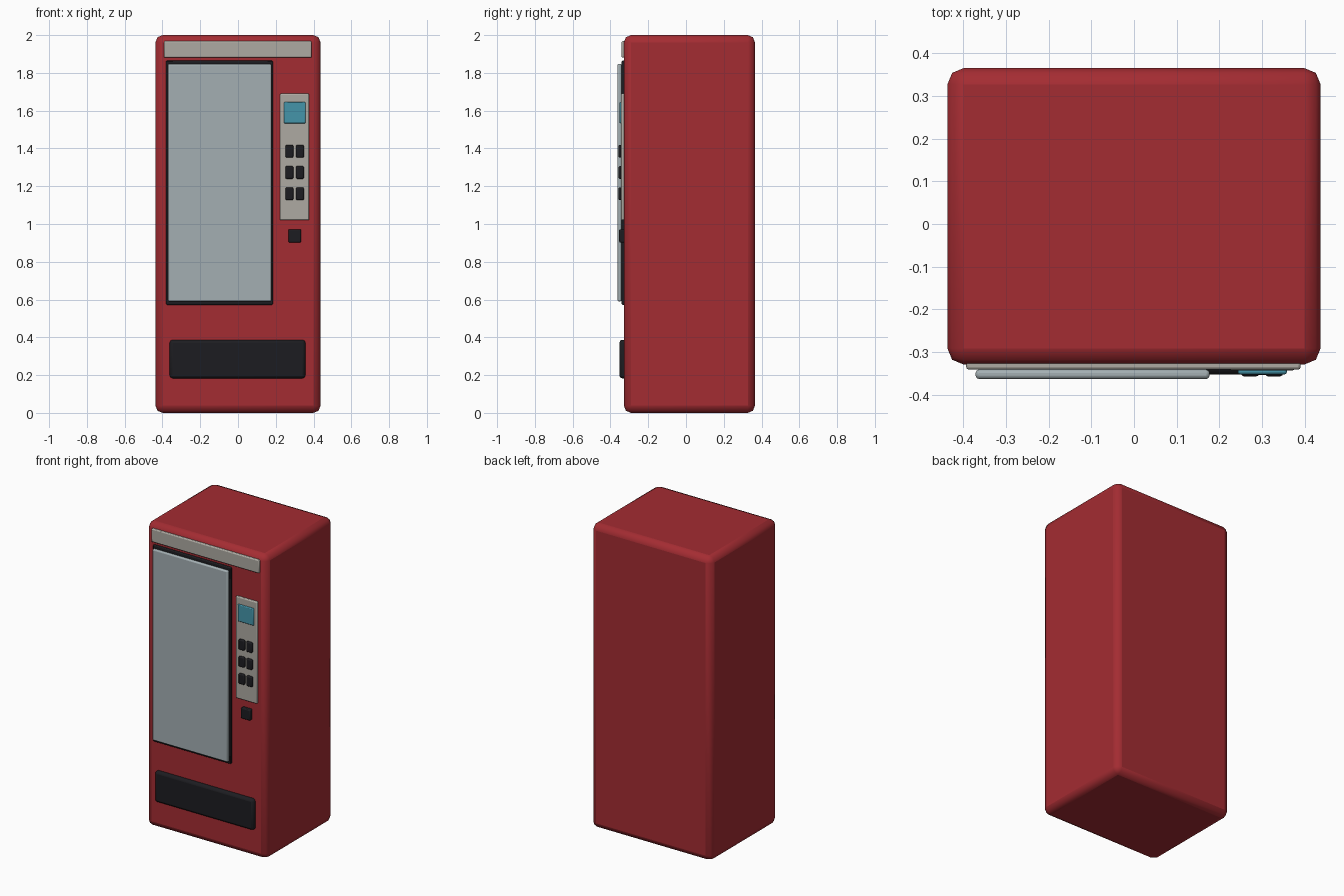
import bpy, math

if "Cube" in bpy.data.objects:
    bpy.data.objects.remove(bpy.data.objects["Cube"])


def material(name, rgb):
    m = bpy.data.materials.new(name)
    m.diffuse_color = (*rgb, 1)
    m.use_nodes = True
    m.node_tree.nodes["Principled BSDF"].inputs["Base Color"].default_value = m.diffuse_color
    return m


RED = material("red_paint", (0.37, 0.025, 0.032))
DARK = material("dark_plastic", (0.012, 0.012, 0.015))
TRIM = material("warm_trim", (0.42, 0.40, 0.36))
GLASS = material("window_glass", (0.37, 0.43, 0.45))
SCREEN = material("screen_blue", (0.06, 0.30, 0.40))


def box(name, x, y, z, mat, bevel, segments=2):
    """Rounded box spanning the given (min, max) ranges."""
    bpy.ops.mesh.primitive_cube_add(
        size=1, location=[(r[0] + r[1]) / 2 for r in (x, y, z)])
    ob = bpy.context.object
    ob.name = name
    ob.scale = [r[1] - r[0] for r in (x, y, z)]
    bpy.ops.object.transform_apply(location=False, rotation=False, scale=True)
    ob.data.materials.append(mat)
    mod = ob.modifiers.new("rounded_edges", 'BEVEL')
    mod.width = bevel
    mod.segments = segments
    bpy.ops.object.shade_smooth_by_angle(angle=math.radians(40))
    return ob


# Cabinet and header strip
box("cabinet", (-0.437, 0.437), (-0.329, 0.365), (0, 2), RED, 0.038)
box("header_panel", (-0.393, 0.39), (-0.341, -0.32), (1.881, 1.968), TRIM, 0.006)

# Display window
box("window_frame", (-0.381, 0.185), (-0.341, -0.32), (0.572, 1.865), DARK, 0.006)
box("window_glass", (-0.371, 0.177), (-0.363, -0.341), (0.59, 1.848), GLASS, 0.008)

# Control panel with screen and button grid
box("control_panel", (0.222, 0.377), (-0.343, -0.32), (1.02, 1.69), TRIM, 0.006)
box("display_screen", (0.243, 0.358), (-0.352, -0.335), (1.533, 1.645), SCREEN, 0.005)
for row, z in enumerate((1.385, 1.273, 1.16)):
    for col, x in enumerate((0.272, 0.328)):
        box(f"button_{row}_{col}", (x - 0.021, x + 0.021), (-0.357, -0.335),
            (z - 0.034, z + 0.034), DARK, 0.007)

# Coin slot and delivery tray
box("coin_slot", (0.267, 0.334), (-0.354, -0.32), (0.902, 0.972), DARK, 0.006)
box("delivery_tray", (-0.362, 0.357), (-0.353, -0.31), (0.183, 0.387), DARK, 0.016)
